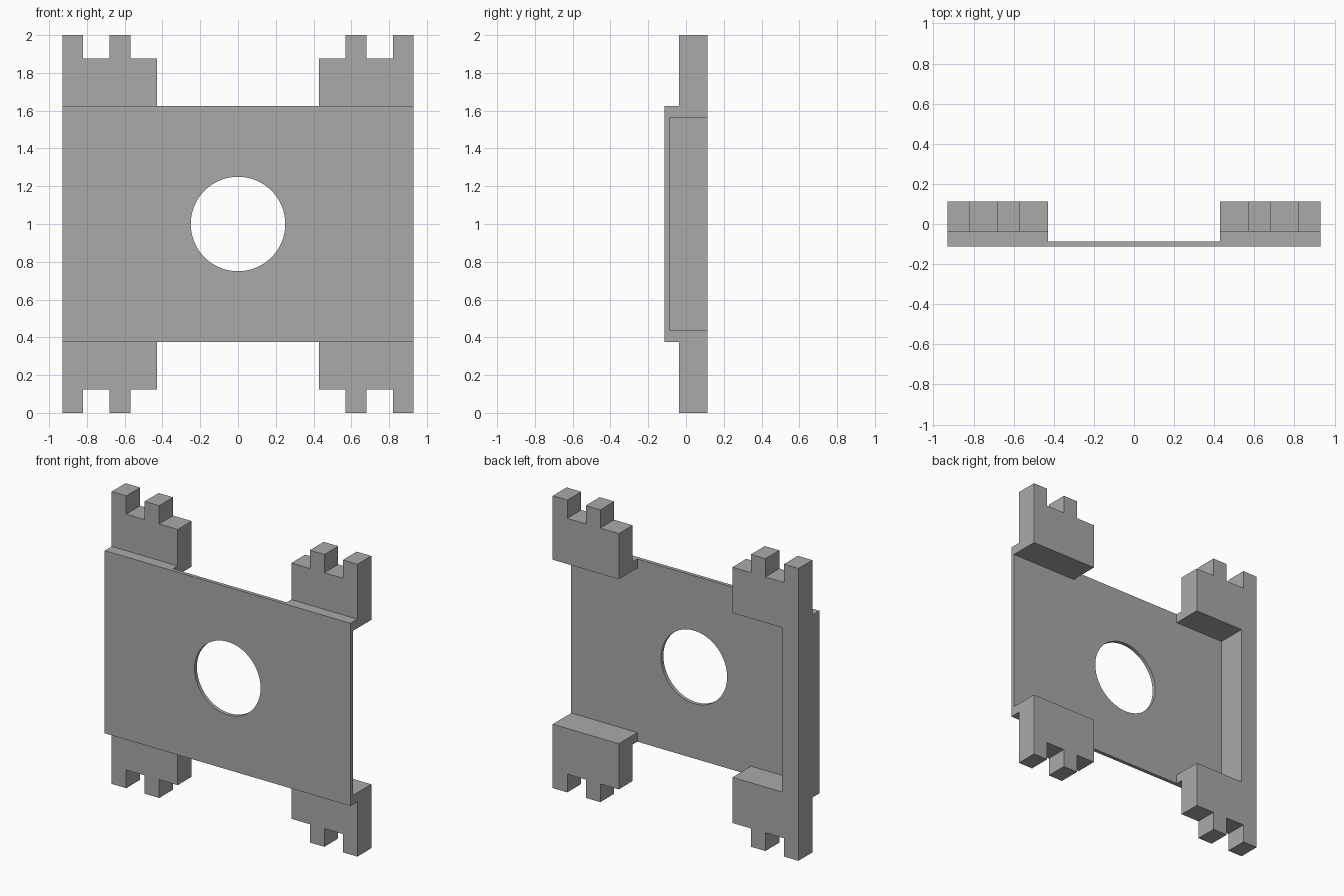
import bpy
import bmesh
from math import radians

default = bpy.data.objects.get("Cube")
if default:
    bpy.data.objects.remove(default, do_unlink=True)

# Main dimensions
HALF_W, INNER = 0.93, 0.43             # outer edge and inner edge of the corner lugs
FRONT, PLATE_BACK = -0.1125, -0.0875   # panel thickness
LUG_FRONT, BACK = -0.0375, 0.1125      # lug thickness
MID = 1.0                              # mirror height
PANEL_H, GAP_H = 0.625, 0.5625         # half heights of panel and of the space between lugs
POST_X = -0.805                        # inner face of the full-height post

grey = bpy.data.materials.new("plain grey")
grey.use_nodes = True
colour = (0.4, 0.4, 0.4, 1)
grey.diffuse_color = colour
grey.node_tree.nodes["Principled BSDF"].inputs["Base Color"].default_value = colour


def extrude_profile(name, outline, y0, y1):
    """Solid from an (x, z) outline, running from y0 back to y1."""
    bm = bmesh.new()
    face = bm.faces.new([bm.verts.new((x, y0, z)) for x, z in outline])
    new = bmesh.ops.extrude_face_region(bm, geom=[face])["geom"]
    verts = [v for v in new if isinstance(v, bmesh.types.BMVert)]
    bmesh.ops.translate(bm, verts=verts, vec=(0, y1 - y0, 0))
    bmesh.ops.recalc_face_normals(bm, faces=bm.faces)
    mesh = bpy.data.meshes.new(name)
    bm.to_mesh(mesh)
    bm.free()
    mesh.materials.append(grey)
    obj = bpy.data.objects.new(name, mesh)
    bpy.context.collection.objects.link(obj)
    return obj


def combine(target, tool, operation):
    mod = target.modifiers.new(operation.lower(), 'BOOLEAN')
    mod.operation, mod.object, mod.solver = operation, tool, 'EXACT'
    bpy.context.view_layer.objects.active = target
    bpy.ops.object.modifier_apply(modifier=mod.name)
    bpy.data.objects.remove(tool, do_unlink=True)


def rectangle(x0, x1, z0, z1):
    return [(x0, z0), (x1, z0), (x1, z1), (x0, z1)]


def flip(points):
    return [(x, 2 * MID - z) for x, z in reversed(points)]


# Toothed edge of an upper lug, from the inside outwards
teeth = [(INNER, 1.875), (0.57, 1.875), (0.57, 2), (0.68, 2),
         (0.68, 1.875), (0.82, 1.875), (0.82, 2), (HALF_W, 2)]
teeth_left_side = [(-x, z) for x, z in teeth]

# Front panel
panel = extrude_profile("mounting_panel", rectangle(
    -HALF_W, HALF_W, MID - PANEL_H, MID + PANEL_H), FRONT, PLATE_BACK)

# Two lugs joined by the post on one side
upper = [(POST_X, MID + GAP_H), (-INNER, MID + GAP_H)] + teeth_left_side
combine(panel, extrude_profile("post_lugs", upper + flip(upper), LUG_FRONT, BACK), 'UNION')
shoulder = [(POST_X, MID + GAP_H), (-INNER, MID + GAP_H),
            (-INNER, MID + PANEL_H), (-HALF_W, MID + PANEL_H)]
combine(panel, extrude_profile("post_shoulder", shoulder + flip(shoulder),
                               PLATE_BACK - 0.01, 0), 'UNION')

# Separate lugs on the open side
lug = [(HALF_W, MID + GAP_H), (INNER, MID + GAP_H)] + teeth
ledge = rectangle(INNER, HALF_W, MID + GAP_H, MID + PANEL_H)
for side, turn in (("upper", list), ("lower", flip)):
    combine(panel, extrude_profile(side + "_lug", turn(lug), LUG_FRONT, BACK), 'UNION')
    combine(panel, extrude_profile(side + "_ledge", turn(ledge), PLATE_BACK - 0.01, 0), 'UNION')

# Round hole through the panel
bpy.ops.mesh.primitive_cylinder_add(vertices=64, radius=0.25, depth=1,
                                    location=(0, 0, MID), rotation=(radians(90), 0, 0))
hole = bpy.context.object
hole.name = "hole_cutter"
hole.hide_render = True
hole.data.materials.append(grey)
combine(panel, hole, 'DIFFERENCE')

bpy.ops.object.select_all(action='DESELECT')
panel.select_set(True)
bpy.context.view_layer.objects.active = panel
bpy.ops.object.shade_smooth_by_angle(angle=radians(30))
